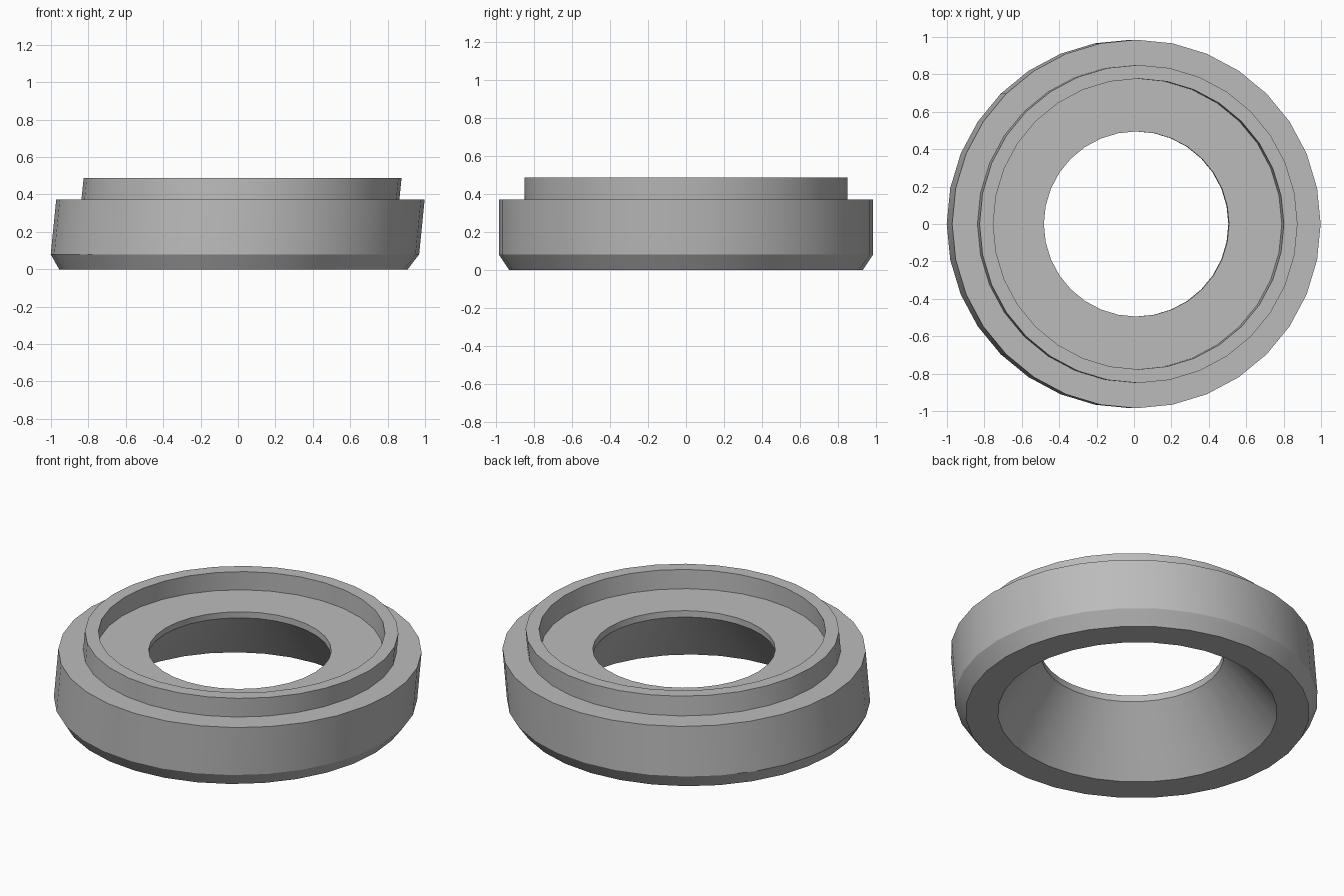
import bpy
import bmesh
from math import cos, sin, tau, radians

SIDES = 32
SLANT = 0.1        # sideways lean per unit of height
MID_HEIGHT = 0.244

cube = bpy.data.objects.get("Cube")
if cube:
    bpy.data.objects.remove(cube, do_unlink=True)

# Plain grey material
grey = bpy.data.materials.new("plain_grey")
grey.use_nodes = True
colour = (0.5, 0.5, 0.5, 1.0)
grey.diffuse_color = colour
grey.node_tree.nodes["Principled BSDF"].inputs["Base Color"].default_value = colour


def leaning_ring(name, profile):
    """Lathe a closed (radius, height) profile and lean it towards +x."""
    bm = bmesh.new()
    loops = []
    for radius, z in profile:
        lean = SLANT * (z - MID_HEIGHT)
        loops.append([bm.verts.new((radius * cos(tau * i / SIDES) + lean,
                                    radius * sin(tau * i / SIDES), z))
                      for i in range(SIDES)])
    for k, low in enumerate(loops):
        high = loops[(k + 1) % len(loops)]
        for i in range(SIDES):
            j = (i + 1) % SIDES
            bm.faces.new((low[i], low[j], high[j], high[i]))
    bmesh.ops.recalc_face_normals(bm, faces=bm.faces)
    mesh = bpy.data.meshes.new(name)
    bm.to_mesh(mesh)
    bm.free()
    mesh.materials.append(grey)
    obj = bpy.data.objects.new(name, mesh)
    bpy.context.collection.objects.link(obj)
    return obj


# Outer wall, raised lip, recessed floor, hole and flared underside
ring = leaning_ring("collar_ring", [
    (0.932, 0.0), (0.985, 0.08),      # bottom chamfer
    (0.985, 0.372), (0.85, 0.372),    # outer wall and step
    (0.85, 0.487), (0.777, 0.487),    # raised lip
    (0.777, 0.375), (0.495, 0.375),   # recessed floor
    (0.495, 0.338), (0.758, 0.0),     # hole edge and flare
])

bpy.ops.object.select_all(action="DESELECT")
ring.select_set(True)
bpy.context.view_layer.objects.active = ring
bpy.ops.object.shade_smooth_by_angle(angle=radians(30))
